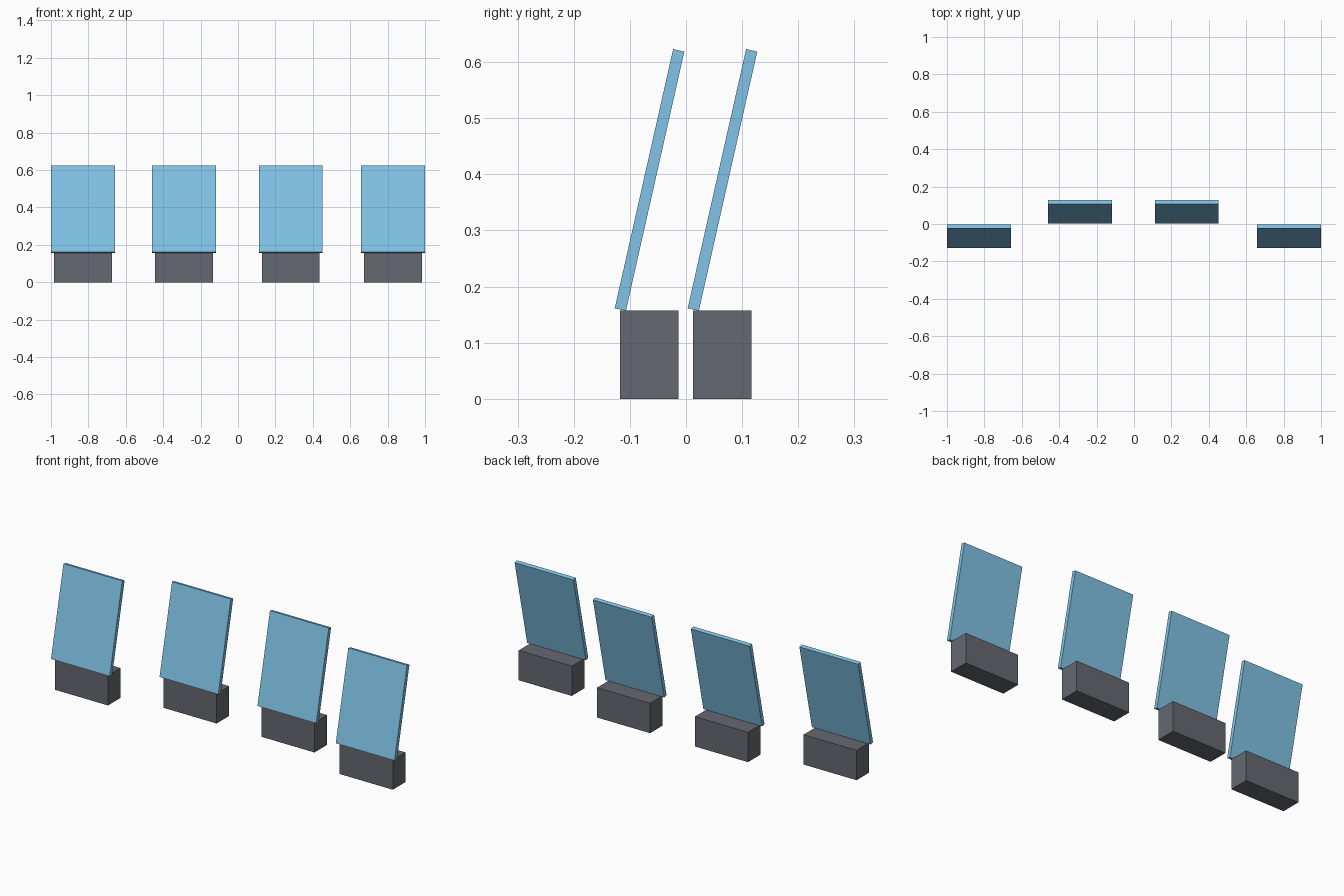
import bpy
from math import radians

if "Cube" in bpy.data.objects:
    bpy.data.objects.remove(bpy.data.objects["Cube"])


def material(name, color):
    m = bpy.data.materials.new(name)
    m.diffuse_color = color
    m.use_nodes = True
    m.node_tree.nodes["Principled BSDF"].inputs["Base Color"].default_value = m.diffuse_color
    return m


dark = material("dark_grey", (0.13, 0.14, 0.16, 1))
blue = material("light_blue", (0.22, 0.55, 0.80, 1))


def box(name, size, location, mat, tilt=0.0):
    bpy.ops.mesh.primitive_cube_add(size=1, location=location)
    o = bpy.context.object
    o.name = name
    o.scale = size
    bpy.ops.object.transform_apply(location=False, rotation=False, scale=True)
    o.rotation_euler.x = tilt
    o.data.materials.append(mat)


# Four seats in a shallow arc: outer pair forward, inner pair set back
for i, (x, y) in enumerate([(-0.829, -0.065), (-0.288, 0.065),
                            (0.282, 0.065), (0.829, -0.065)], 1):
    # Block standing on the floor
    box(f"base_block_{i}", (0.309, 0.104, 0.157), (x, y - 0.0005, 0.0785), dark)
    # Thin panel leaning backwards from the front edge of the block
    box(f"leaning_panel_{i}", (0.342, 0.0204, 0.4735), (x, y, 0.39), blue, radians(-12.7))
